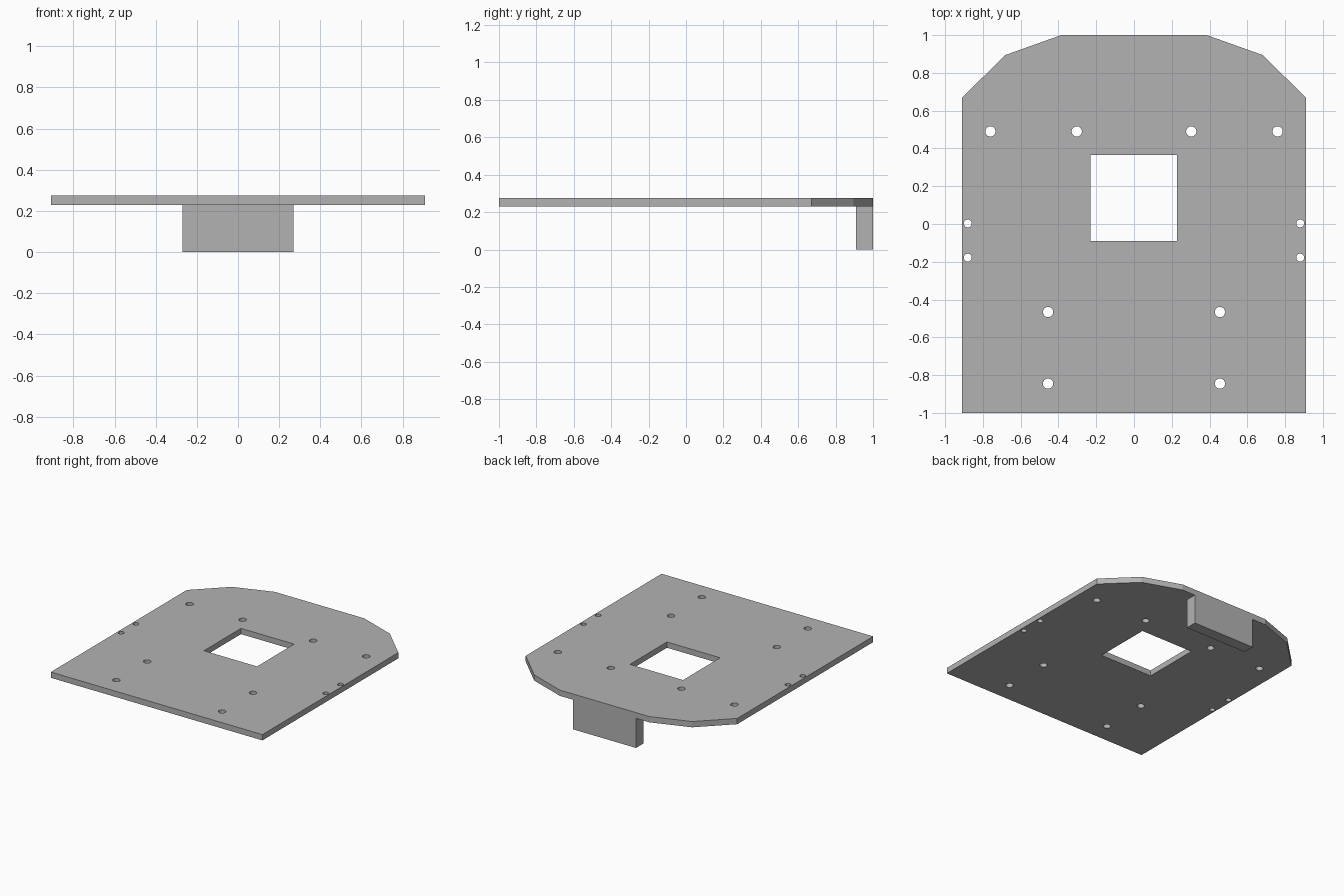
import bpy, bmesh
from mathutils import Matrix

cube = bpy.data.objects.get("Cube")
if cube:
    bpy.data.objects.remove(cube, do_unlink=True)

PLATE_BOTTOM, PLATE_TOP = 0.23, 0.275

grey = bpy.data.materials.new("plain_grey")
grey.use_nodes = True
colour = (0.45, 0.45, 0.45, 1)
grey.diffuse_color = colour
grey.node_tree.nodes["Principled BSDF"].inputs["Base Color"].default_value = colour


def make_object(name, bm):
    bmesh.ops.recalc_face_normals(bm, faces=bm.faces)
    mesh = bpy.data.meshes.new(name)
    bm.to_mesh(mesh)
    bm.free()
    mesh.materials.append(grey)
    obj = bpy.data.objects.new(name, mesh)
    bpy.context.collection.objects.link(obj)
    return obj


def add_box(bm, low, high):
    size = [h - l for l, h in zip(low, high)]
    centre = [(h + l) / 2 for l, h in zip(low, high)]
    bmesh.ops.create_cube(bm, size=1, matrix=Matrix.Translation(centre) @ Matrix.Diagonal((*size, 1)))


# Plate: half outline mirrored, then thickened
half = [(0.91, -1), (0.91, 0.67), (0.68, 0.895), (0.385, 1)]
outline = half + [(-x, y) for x, y in reversed(half)]
bm = bmesh.new()
face = bm.faces.new([bm.verts.new((x, y, PLATE_BOTTOM)) for x, y in outline])
solid = bmesh.ops.extrude_face_region(bm, geom=[face])
top = [v for v in solid["geom"] if isinstance(v, bmesh.types.BMVert)]
bmesh.ops.translate(bm, verts=top, vec=(0, 0, PLATE_TOP - PLATE_BOTTOM))
plate = make_object("base_plate", bm)

# Cutter: square window and mirrored screw holes (x, y, radius)
bm = bmesh.new()
add_box(bm, (-0.23, -0.09, 0.1), (0.227, 0.365, 0.4))
holes = [(0.76, 0.49, 0.027), (0.303, 0.49, 0.027),
         (0.88, 0.003, 0.021), (0.88, -0.178, 0.021),
         (0.455, -0.466, 0.027), (0.455, -0.845, 0.027)]
for x, y, radius in holes:
    for side in (-1, 1):
        bmesh.ops.create_cone(bm, cap_ends=True, segments=32, radius1=radius, radius2=radius,
                              depth=0.3, matrix=Matrix.Translation((side * x, y, 0.25)))
cutter = make_object("hole_cutter", bm)
cutter.hide_render = True

cut = plate.modifiers.new("holes", "BOOLEAN")
cut.operation = "DIFFERENCE"
cut.solver = "EXACT"
cut.object = cutter
bpy.context.view_layer.objects.active = plate
bpy.ops.object.modifier_apply(modifier=cut.name)
bpy.data.objects.remove(cutter, do_unlink=True)

# Block hanging below the rear edge
bm = bmesh.new()
add_box(bm, (-0.27, 0.91, 0), (0.27, 1, PLATE_BOTTOM))
make_object("rear_block", bm)
